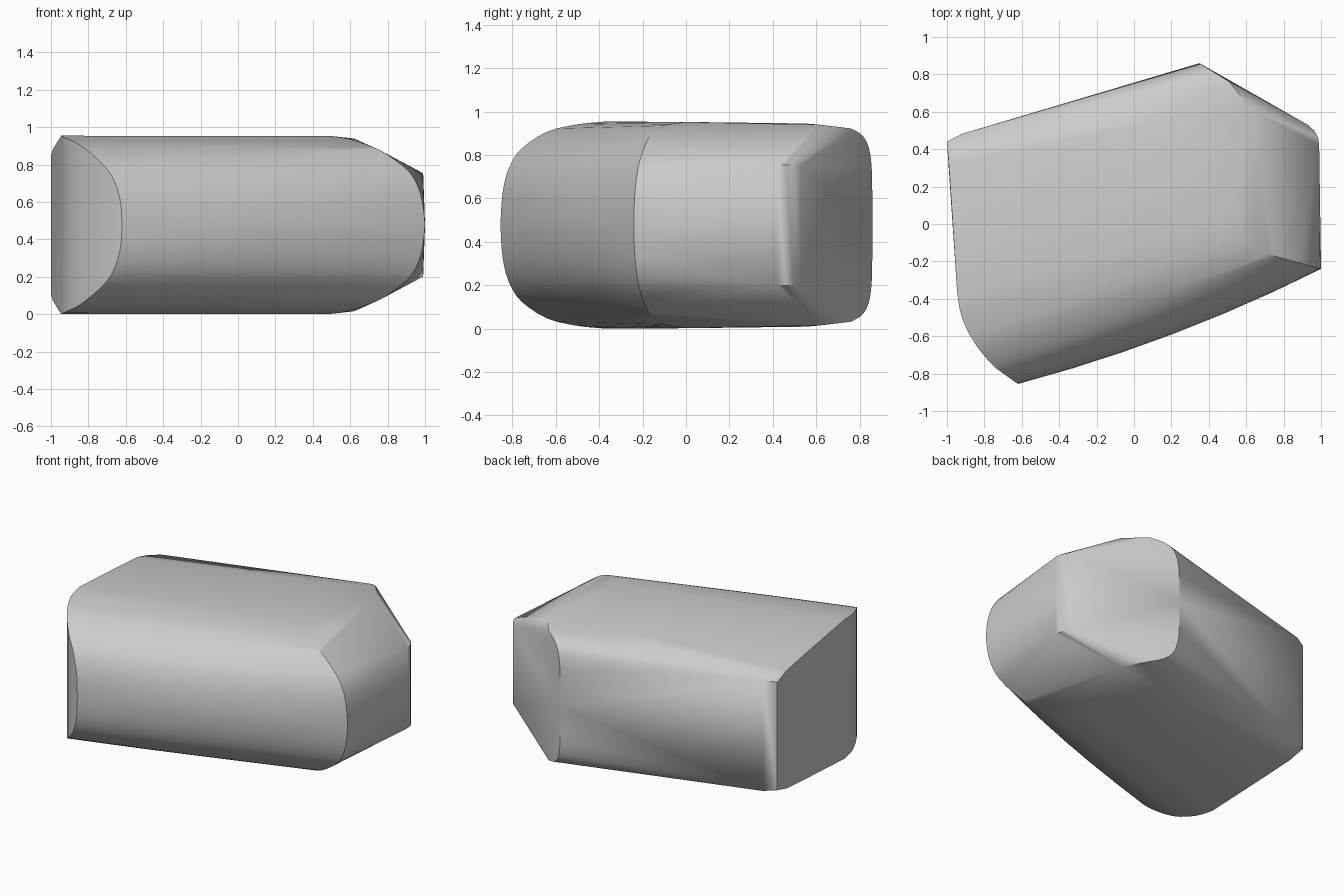
import bpy, bmesh
from mathutils import Vector

cube = bpy.data.objects.get("Cube")
if cube:
    bpy.data.objects.remove(cube, do_unlink=True)

MID = 0.483  # height of the horizontal symmetry plane


def smooth_path(points, steps=3):
    """Catmull-Rom resampling of a short control path."""
    p = [Vector(c) for c in points]
    p = [2 * p[0] - p[1]] + p + [2 * p[-1] - p[-2]]
    out = []
    for a, b, c, d in zip(p, p[1:], p[2:], p[3:]):
        for k in range(steps):
            t = k / steps
            out.append(0.5 * (2 * b + (c - a) * t + (2 * a - 5 * b + 4 * c - d) * t ** 2
                              + (3 * b - a - 3 * c + d) * t ** 3))
    return out + [p[-2]]


# Upper halves of the end curves: x, y, height above the symmetry plane
front_start = smooth_path([
    (-.62, -.855, 0), (-.628, -.848, .12), (-.652, -.833, .21), (-.69, -.805, .285),
    (-.755, -.755, .355), (-.85, -.64, .43), (-.92, -.5, .464), (-.945, -.37, .477)])
front_end = smooth_path([
    (1, -.24, 0), (.99, -.238, .1), (.965, -.23, .2), (.91, -.215, .29),
    (.8, -.185, .375), (.72, -.16, .417), (.6, -.1, .458), (.5, 0, .475)])
back_start = [(-.975, .1, .43), (-.99, .32, .405), (-1, .44, .37), (-1, .44, 0),
              (-.92, .482, .38)]
back_end = smooth_path([
    (.35, .86, 0), (.352, .858, .15), (.358, .855, .27), (.38, .841, .36),
    (.43, .81, .415), (.51, .76, .445)])
end_ridge = [(.93, .53, .272), (.965, .498, .277), (.985, .46, .278), (.99, .42, .276)]
top_break = [(.62, .62, .462), (.15, .55, .468)]

# Slightly bulging front wall between the two end curves
points = [Vector(c) for c in back_start + end_ridge + top_break] + back_end
for i in range(7):
    t = i / 6
    bulge = Vector((.015, -.042, 0)) * 4 * t * (1 - t)
    points += [a.lerp(b, t) + bulge * (1 - (a.z / .48) ** 2)
               for a, b in zip(front_start, front_end)]

# Wrap the body skin around the mirrored sections
bm = bmesh.new()
for p in points:
    for side in (1, -1):
        bm.verts.new((p.x, p.y, MID + side * p.z))
bmesh.ops.remove_doubles(bm, verts=bm.verts, dist=0.001)
hull = bmesh.ops.convex_hull(bm, input=bm.verts)
loose = {g for g in hull["geom_interior"] + hull["geom_unused"]
         if isinstance(g, bmesh.types.BMVert)}
bmesh.ops.delete(bm, geom=list(loose), context='VERTS')
bmesh.ops.recalc_face_normals(bm, faces=bm.faces)
low = min(v.co.z for v in bm.verts)
bmesh.ops.translate(bm, verts=bm.verts, vec=(0, 0, -low))

mesh = bpy.data.meshes.new("rounded_body")
bm.to_mesh(mesh)
bm.free()
body = bpy.data.objects.new("rounded_body", mesh)
bpy.context.collection.objects.link(body)

# Plain grey material
grey = bpy.data.materials.new("plain_grey")
grey.use_nodes = True
color = (.6, .6, .6, 1)
grey.diffuse_color = color
grey.node_tree.nodes["Principled BSDF"].inputs["Base Color"].default_value = color
mesh.materials.append(grey)

bpy.ops.object.select_all(action='DESELECT')
body.select_set(True)
bpy.context.view_layer.objects.active = body
bpy.ops.object.shade_smooth_by_angle(angle=0.5)
